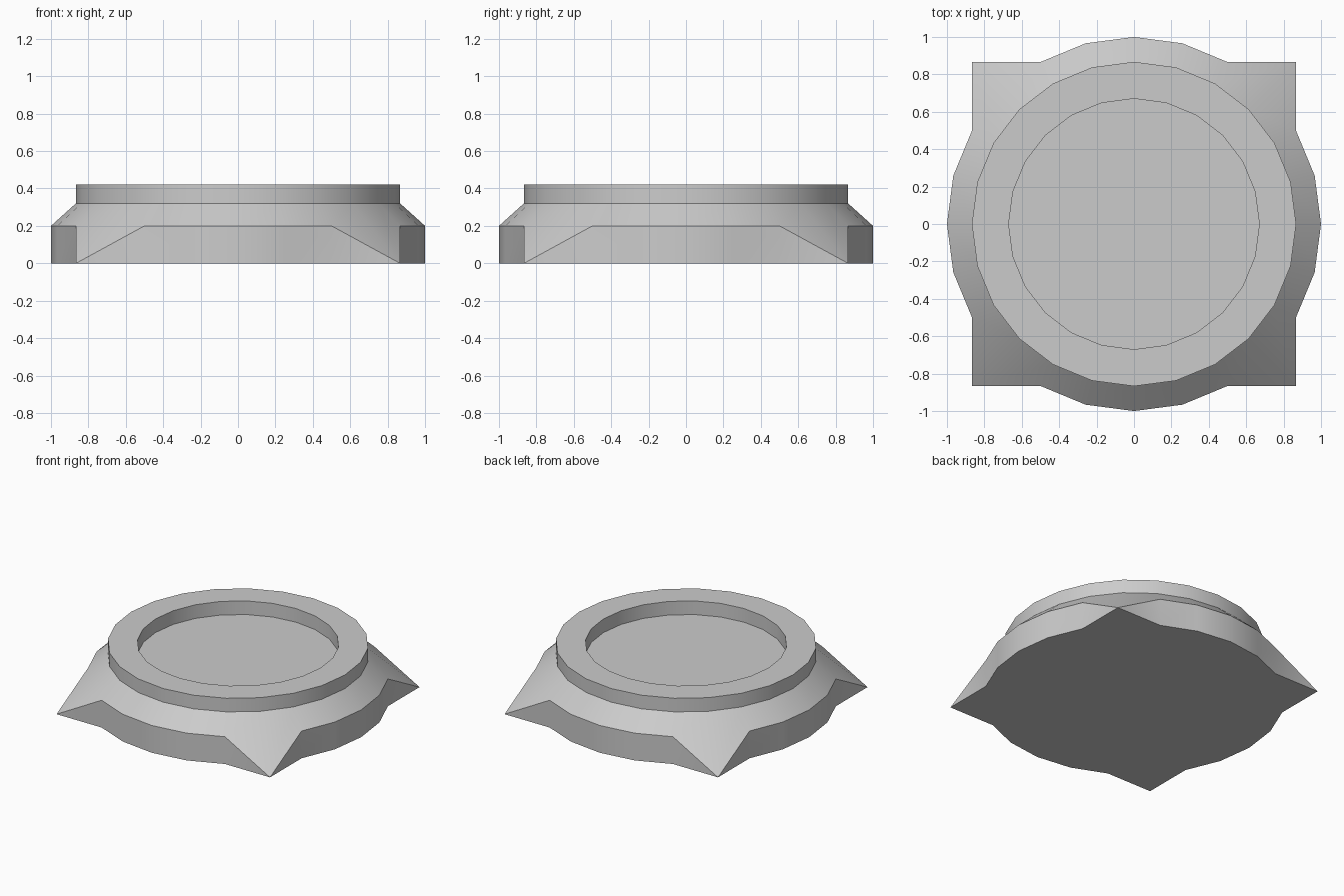
import bpy, bmesh
from math import sin, cos, radians

if "Cube" in bpy.data.objects:
    bpy.data.objects.remove(bpy.data.objects["Cube"])

SIDES = 24
C = cos(radians(30))  # half width of the square footprint
bm = bmesh.new()


def ring(radius, z):
    return [bm.verts.new((radius * cos(radians(15 * i)), radius * sin(radians(15 * i)), z))
            for i in range(SIDES)]


def bridge(lower, upper):
    for i in range(SIDES):
        j = (i + 1) % SIDES
        loop = [lower[i], lower[j], upper[j], upper[i]]
        unique = [v for k, v in enumerate(loop) if v not in loop[:k]]
        bm.faces.new(unique)


# Plinth rim: every 45-degree vertex is pulled out and down to a corner spur
bottom = ring(1.0, 0.0)
rim = ring(1.0, 0.2)
for i in range(3, SIDES, 6):
    v = bottom[i]
    v.co.x = C if v.co.x > 0 else -C
    v.co.y = C if v.co.y > 0 else -C
    bm.verts.remove(rim[i])
    rim[i] = v

# Sloped shoulder, collar, and recessed top
loops = [bottom, rim, ring(0.867, 0.32), ring(0.867, 0.42),
         ring(0.67, 0.42), ring(0.67, 0.32)]
for lower, upper in zip(loops, loops[1:]):
    bridge(lower, upper)
bm.faces.new(loops[-1])
bm.faces.new(bottom[::-1])
bmesh.ops.recalc_face_normals(bm, faces=bm.faces[:])

mesh = bpy.data.meshes.new("column_base")
bm.to_mesh(mesh)
bm.free()
base = bpy.data.objects.new("column_base", mesh)
bpy.context.collection.objects.link(base)

# Smooth round walls with crisp rims
bpy.context.view_layer.objects.active = base
base.select_set(True)
bpy.ops.object.shade_smooth_by_angle(angle=radians(30))
